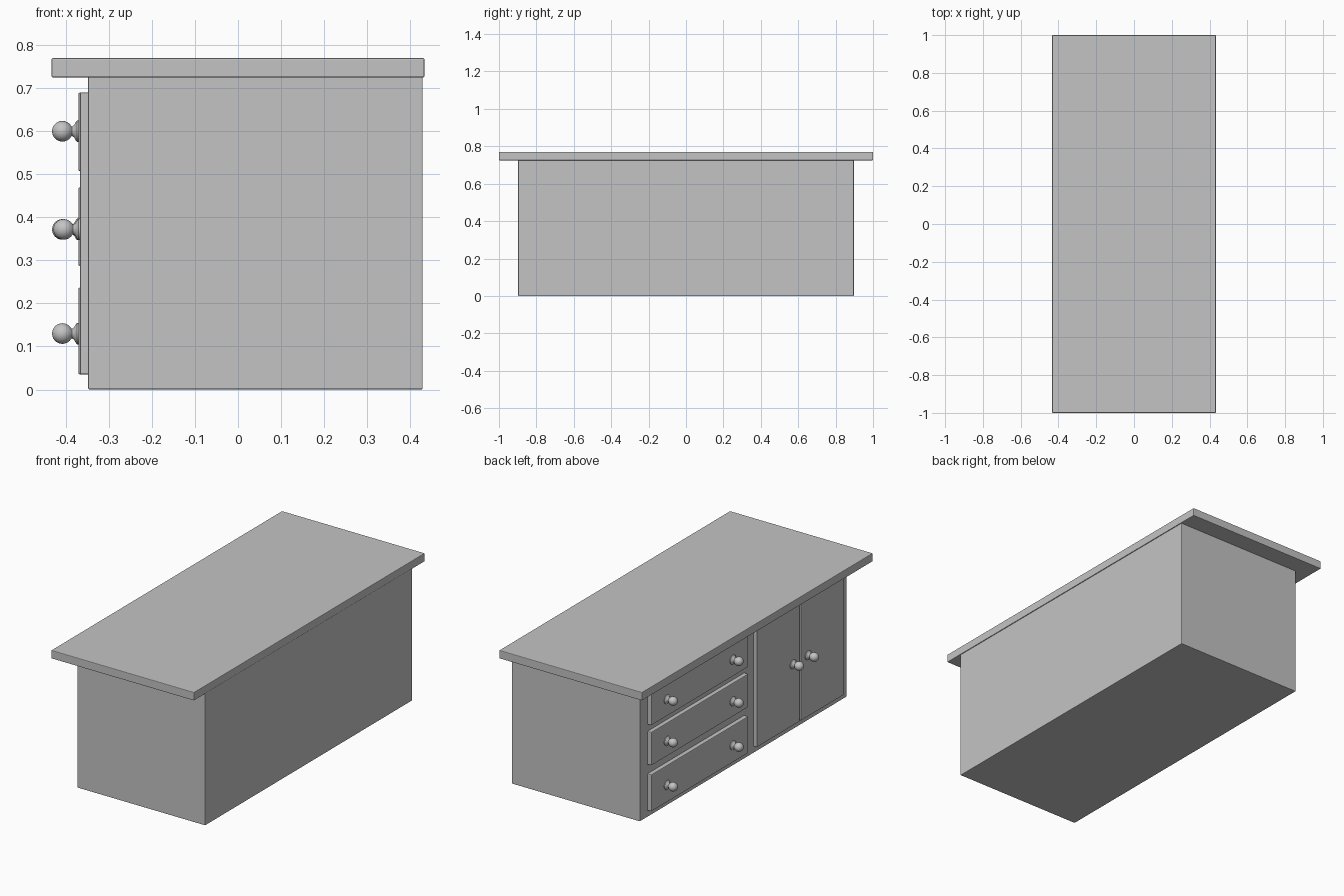
import bpy, bmesh, math
from mathutils import Matrix, Vector

cube = bpy.data.objects.get("Cube")
if cube:
    bpy.data.objects.remove(cube, do_unlink=True)

grey = bpy.data.materials.new("plain grey")
grey.use_nodes = True
grey.diffuse_color = (0.55, 0.55, 0.55, 1)
bsdf = next(n for n in grey.node_tree.nodes if n.type == 'BSDF_PRINCIPLED')
bsdf.inputs["Base Color"].default_value = grey.diffuse_color


def add_object(name, bm):
    mesh = bpy.data.meshes.new(name)
    bm.to_mesh(mesh)
    bm.free()
    mesh.materials.append(grey)
    obj = bpy.data.objects.new(name, mesh)
    bpy.context.collection.objects.link(obj)
    return obj


def box(name, low, high, bevel):
    """Box between two corners with slightly eased edges."""
    low, high = Vector(low), Vector(high)
    bm = bmesh.new()
    bmesh.ops.create_cube(bm, size=1)
    bmesh.ops.scale(bm, vec=high - low, verts=bm.verts)
    bmesh.ops.translate(bm, vec=(low + high) / 2, verts=bm.verts)
    obj = add_object(name, bm)
    mod = obj.modifiers.new("eased edges", 'BEVEL')
    mod.width = bevel
    mod.segments = 2
    return obj


def knob(name, x, y, z):
    """Turned knob: flared foot, thin neck and ball, pointing to -x."""
    ball, radius = 0.038, 0.024
    profile = [(0, 0), (0.025, 0), (0.025, 0.004), (0.021, 0.007),
               (0.014, 0.011), (0.011, 0.016)]
    for i in range(11):
        a = math.radians(150 - 15 * i)
        profile.append((radius * math.sin(a), ball - radius * -math.cos(a)))
    bm = bmesh.new()
    verts = [bm.verts.new((r, 0, h)) for r, h in profile]
    edges = [bm.edges.new(pair) for pair in zip(verts, verts[1:])]
    bmesh.ops.spin(bm, geom=verts + edges, cent=(0, 0, 0), axis=(0, 0, 1),
                   angle=math.tau, steps=24)
    bmesh.ops.remove_doubles(bm, verts=bm.verts, dist=0.0002)
    bmesh.ops.recalc_face_normals(bm, faces=bm.faces)
    bmesh.ops.transform(bm, verts=bm.verts,
                        matrix=Matrix.Translation((x, y, z))
                        @ Matrix.Rotation(-math.pi / 2, 4, 'Y'))
    for f in bm.faces:
        f.smooth = True
    obj = add_object(name, bm)
    bpy.ops.object.select_all(action='DESELECT')
    obj.select_set(True)
    bpy.context.view_layer.objects.active = obj
    bpy.ops.object.shade_smooth_by_angle(angle=math.radians(40))
    return obj


# Cabinet and overhanging worktop
CASE = -0.348
box("cabinet_body", (CASE, -0.897, 0), (0.429, 0.897, 0.727), 0.003)
box("worktop", (-0.433, -1, 0.725), (0.433, 1, 0.77), 0.003)

# Three drawers, each with two knobs
drawers = {"top": (0.507, 0.69, 0.60), "middle": (0.287, 0.47, 0.372),
           "bottom": (0.035, 0.237, 0.13)}
for level, (low, high, knob_z) in drawers.items():
    box(level + "_drawer", (-0.371, -0.01, low), (CASE + 0.01, 0.83, high), 0.004)
    for side, y in (("near", 0.695), ("far", 0.125)):
        knob(f"{level}_drawer_{side}_knob", -0.370, y, knob_z)

# Pair of doors with knobs beside the meeting edge
MEET = -0.467
for side, s in (("inner", 1), ("outer", -1)):
    ys = sorted((MEET + s * 0.006, MEET + s * 0.377))
    box(side + "_door", (-0.367, ys[0], 0.035), (CASE + 0.01, ys[1], 0.69), 0.003)
    knob(side + "_door_knob", -0.367, MEET + s * 0.065, 0.372)
